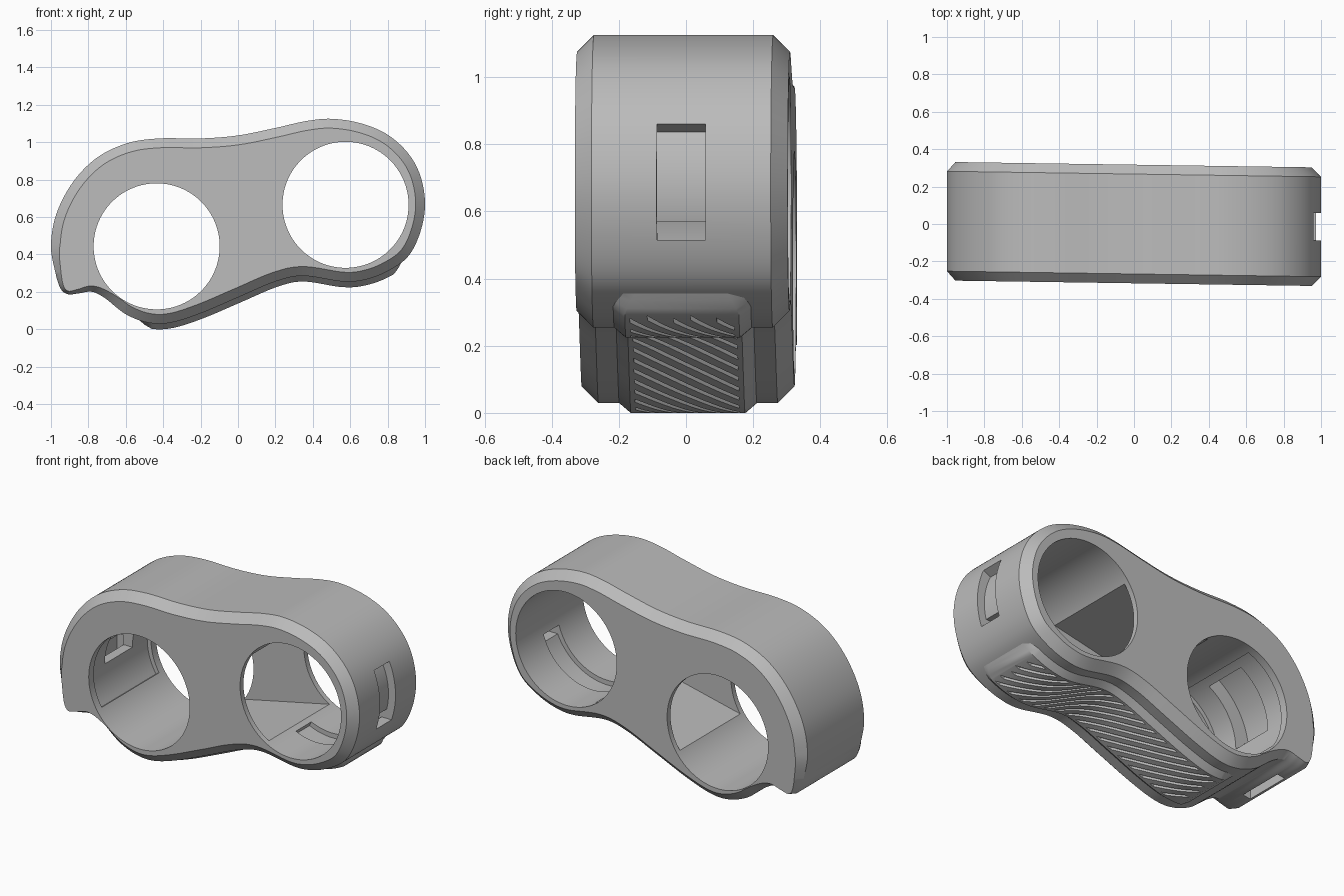
import bpy, bmesh, math
from mathutils import Vector

if "Cube" in bpy.data.objects:
    bpy.data.objects.remove(bpy.data.objects["Cube"], do_unlink=True)

gray = bpy.data.materials.new("neutral gray plastic")
gray.use_nodes = True
gray.diffuse_color = (0.5, 0.5, 0.5, 1)
gray.node_tree.nodes["Principled BSDF"].inputs["Base Color"].default_value = (0.5, 0.5, 0.5, 1)

HALF, CHAMFER, SKEW = 0.317, 0.05, -0.0148
BIG = Vector((0.575, 0.665))
LOW = Vector((-0.435, 0.443))
FOOT = Vector((-0.91, 0.2))
BORE = 0.337

# Outline of the shell, clockwise from the top
OUTLINE = [(-0.42, 1.02), (-0.2, 1.02), (0, 1.036), (0.2, 1.076), (0.36, 1.112),
           (0.5, 1.125), (0.66, 1.1), (0.8, 1.04), (0.91, 0.94), (0.975, 0.82),
           (1, 0.67), (0.975, 0.52), (0.91, 0.39), (0.8, 0.31), (0.68, 0.265),
           (0.56, 0.255), (0.35, 0.285), (0.2, 0.255), (0, 0.17), (-0.2, 0.085),
           (-0.36, 0.035), (-0.48, 0.035), (-0.6, 0.08), (-0.71, 0.165), (-0.78, 0.2),
           (-0.85, 0.192), (-0.91, 0.187), (-0.95, 0.22), (-0.978, 0.31), (-1, 0.45),
           (-0.97, 0.62), (-0.88, 0.79), (-0.75, 0.92), (-0.59, 0.995)]


def smooth_loop(points, steps=8):
    pts = [Vector(p) for p in points]
    n, out = len(pts), []
    for i in range(n):
        a, b, c, d = (pts[(i + k) % n] for k in (-1, 0, 1, 2))
        for s in range(steps):
            t = s / steps
            out.append(0.5 * (2 * b + (c - a) * t + (2 * a - 5 * b + 4 * c - d) * t * t
                              + (3 * b - a - 3 * c + d) * t ** 3))
    return out


def normals_of(loop):
    n = len(loop)
    res = []
    for i in range(n):
        t = (loop[(i + 1) % n] - loop[i - 1]).normalized()
        res.append(Vector((-t.y, t.x)))
    return res


def loft(name, rings, hidden=False):
    """Closed, outward-facing solid through a list of equal-length rings."""
    bm = bmesh.new()
    rows = [[bm.verts.new(p) for p in ring] for ring in rings]
    n = len(rows[0])
    for a, b in zip(rows, rows[1:]):
        for i in range(n):
            j = (i + 1) % n
            bm.faces.new((a[i], a[j], b[j], b[i]))
    bm.faces.new(rows[0][::-1])
    bm.faces.new(rows[-1])
    bm.normal_update()
    if bm.calc_volume(signed=True) < 0:
        bmesh.ops.reverse_faces(bm, faces=bm.faces)
    mesh = bpy.data.meshes.new(name)
    bm.to_mesh(mesh)
    bm.free()
    mesh.materials.append(gray)
    ob = bpy.data.objects.new(name, mesh)
    ob.hide_render = hidden
    bpy.context.collection.objects.link(ob)
    return ob


def prism(name, points, y0, y1):
    return loft(name, [[(p[0], y, p[1]) for p in points] for y in (y0, y1)], True)


def arc(c, r, a0, a1, n):
    return [c + r * Vector((math.cos(math.radians(a0 + (a1 - a0) * i / n)),
                            math.sin(math.radians(a0 + (a1 - a0) * i / n)))) for i in range(n + 1)]


def sector(name, c, r0, r1, a0, a1, w):
    return prism(name, arc(c, r0, a0, a1, 28) + arc(c, r1, a1, a0, 28), -w, w)


def block(name, x0, x1, z0, z1, w):
    return prism(name, [(x0, z0), (x1, z0), (x1, z1), (x0, z1)], -w, w)


def cut(target, cutters):
    bpy.context.view_layer.objects.active = target
    for c in cutters:
        mod = target.modifiers.new("cut", 'BOOLEAN')
        mod.operation, mod.solver, mod.object = 'DIFFERENCE', 'EXACT', c
        bpy.ops.object.modifier_apply(modifier=mod.name)
        bpy.data.objects.remove(c, do_unlink=True)


# Shell with chamfered rims, the chamfer narrowing around the small foot
loop = smooth_loop(OUTLINE)
norm = normals_of(loop)
rings = []
for y, inset in ((-HALF, CHAMFER), (CHAMFER - HALF, 0), (HALF - CHAMFER, 0), (HALF, CHAMFER)):
    ring = []
    for p, q in zip(loop, norm):
        d = inset * min(1, 0.3 + 2.5 * (p - FOOT).length)
        ring.append((p.x - q.x * d, y, p.y - q.y * d))
    rings.append(ring)
shell = loft("shell", rings)

# Bores, the hollow between them, and the strap channels
axis = (BIG - LOW).normalized()
side = Vector((-axis.y, axis.x)) * 0.25
cut(shell, [
    prism("low_bore", arc(LOW, BORE, 0, 357, 119), -1, 1),
    prism("high_bore", arc(BIG, BORE, 0, 357, 119), -1, 1),
    prism("hollow", [LOW + side, LOW - side, BIG - side, BIG + side], -0.285, 0.285),
    sector("end_slot", BIG, 0.378, 0.6, -19, 27, 0.0725),
    block("end_tunnel", 0.84, 1.1, 0.515, 0.57, 0.0725),
    sector("lower_groove", BIG, 0.3, 0.365, -114, -24, 0.0725),
    sector("side_pocket", LOW, 0.3, 0.362, 110, 213, 0.27),
    sector("side_groove", LOW, 0.3, 0.45, 120, 180, 0.13),
    block("foot_slot", -0.905, -0.855, 0.1, 0.5, 0.14),
])

# Raised grip pad following the underside
first = min(range(len(loop)), key=lambda i: (loop[i] - Vector((0.87, 0.355))).length)
last = min(range(len(loop)), key=lambda i: (loop[i] - Vector((-0.53, 0.05))).length)
path, pnorm = loop[first:last + 1], norm[first:last + 1]
dist = [0]
for a, b in zip(path, path[1:]):
    dist.append(dist[-1] + (b - a).length)
total = dist[-1]


def on_pad(s, h, y):
    s = max(0, min(total, s))
    i = max(k for k in range(len(dist) - 1) if dist[k] <= s)
    t = (s - dist[i]) / (dist[i + 1] - dist[i])
    p = path[i].lerp(path[i + 1], t) + pnorm[i].lerp(pnorm[i + 1], t) * h
    return (p.x, y, p.y)


rings = []
for s in [0, 0.02, 0.045] + [0.07 + (total - 0.14) * i / 80 for i in range(81)] + [total - 0.03, total]:
    edge = min(1, s / 0.06, (total - s) / 0.06)
    h = 0.03 * edge
    w = 0.175 + 0.03 * edge
    section = [(-w, -0.02), (-w, 0), (-w + 0.035, h), (w - 0.035, h), (w, 0), (w, -0.02)]
    rings.append([on_pad(s, k, y) for y, k in section])
pad = loft("grip_pad", rings)

# Diagonal grip grooves
grooves = []
reach, wide, slant = 0.155, 0.027, 1.2
s0 = -0.3
while s0 < total - 0.1:
    ys = [y for y in (-reach + 2 * reach * i / 12 for i in range(13))
          if 0.07 < s0 + slant * (y + reach) < total - 0.1]
    if len(ys) > 2:
        grooves.append(loft("groove", [[on_pad(s0 + slant * (y + reach) + d, h, y) for d, h in
                                        ((0, 0.014), (wide, 0.014), (wide, 0.05), (0, 0.05))]
                                       for y in ys], True))
    s0 += 0.078
cut(pad, grooves)

# Slight skew of the whole body, then smooth shading with sharp edges
for ob in (shell, pad):
    for v in ob.data.vertices:
        v.co.y += SKEW * v.co.x
    bpy.ops.object.select_all(action='DESELECT')
    ob.select_set(True)
    bpy.context.view_layer.objects.active = ob
    bpy.ops.object.shade_smooth_by_angle(angle=math.radians(30))
